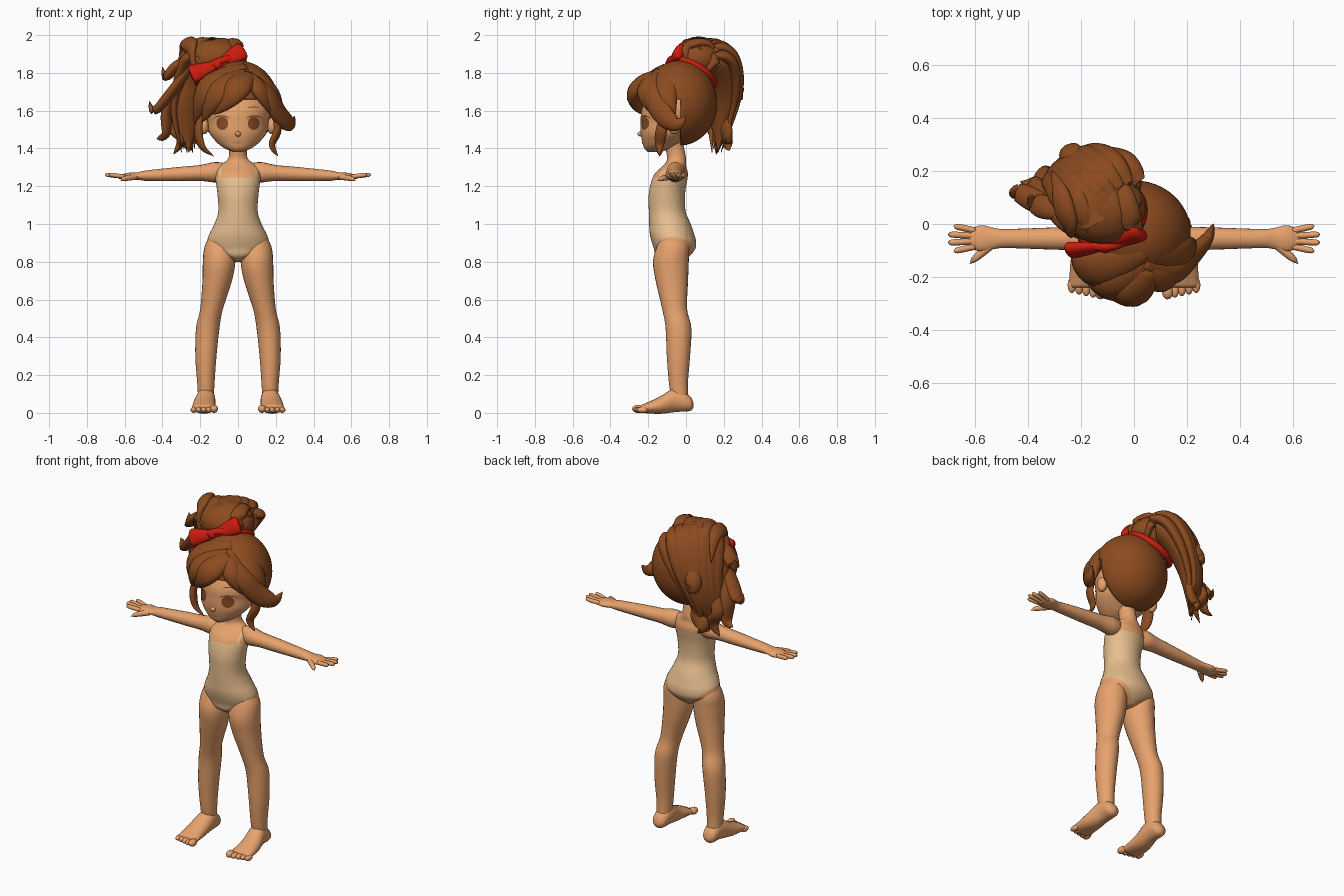
import bpy, bmesh, math
from mathutils import Vector
from mathutils.bvhtree import BVHTree

cube = bpy.data.objects.get("Cube")
if cube:
    bpy.data.objects.remove(cube, do_unlink=True)


def material(name, rgb):
    m = bpy.data.materials.new(name)
    m.use_nodes = True
    color = (*rgb, 1)
    m.diffuse_color = color
    bsdf = next(n for n in m.node_tree.nodes if n.type == 'BSDF_PRINCIPLED')
    bsdf.inputs["Base Color"].default_value = color
    return m


skin = material("skin", (.8, .36, .15))
fabric = material("cream_fabric", (.82, .53, .28))
hair = material("brown_hair", (.26, .07, .014))
red = material("red_ribbon", (.6, .012, .004))
iris = material("brown_iris", (.24, .07, .02))
dark = material("dark_lash", (.12, .04, .01))
lip = material("lip", (.67, .27, .12))

SIDE, FRONT_BACK, UP = (1, 0, 0), (0, 1, 0), (0, 0, 1)
SIDES = (("left_", 1), ("right_", -1))


def finish(name, bm, *mats):
    bmesh.ops.recalc_face_normals(bm, faces=bm.faces)
    mesh = bpy.data.meshes.new(name)
    bm.to_mesh(mesh)
    bm.free()
    for m in mats:
        mesh.materials.append(m)
    mesh.shade_smooth()
    ob = bpy.data.objects.new(name, mesh)
    bpy.context.collection.objects.link(ob)
    return ob


def spline(points, steps):
    """Catmull-Rom curve through tuples of any length."""
    p = [points[0], *points, points[-1]]
    out = []
    for quad in zip(p, p[1:], p[2:], p[3:]):
        for k in range(steps):
            t = k / steps
            out.append([b + t / 2 * (c - a + t * (2 * a - 5 * b + 4 * c - d + t * (3 * (b - c) + d - a)))
                        for a, b, c, d in zip(*quad)])
    return out + [list(points[-1])]


def loft_mesh(points, ref, ratio=1, sides=16, steps=5, axis=None):
    """Sweep ellipses along (x, y, z, width[, depth]); depth points towards ref."""
    bm = bmesh.new()
    path = spline(points, steps)
    centres = [Vector(s[:3]) for s in path]
    rings = []
    for i, s in enumerate(path):
        along = centres[min(i + 1, len(path) - 1)] - centres[max(i - 1, 0)]
        tangent = Vector(axis) if axis else along
        side = tangent.cross(Vector(ref)).normalized()
        up = side.cross(tangent).normalized()
        width, depth = max(s[3], .002), max(s[-1] * ratio, .002)
        angles = [math.tau * k / sides for k in range(sides)]
        rings.append([bm.verts.new(centres[i] + side * width * math.cos(a) + up * depth * math.sin(a))
                      for a in angles])
    for ring, following in zip(rings, rings[1:]):
        for k in range(sides):
            n = (k + 1) % sides
            bm.faces.new((ring[k], ring[n], following[n], following[k]))
    bm.faces.new(rings[0])
    bm.faces.new(rings[-1])
    return bm


def loft(name, mat, points, ref, **options):
    return finish(name, loft_mesh(points, ref, **options), mat)


def pair(name, mat, points, ref, **options):
    for label, sx in SIDES:
        loft(label + name, mat, [(sx * p[0], *p[1:]) for p in points], ref, **options)


def lock(name, points, width):
    """Leaf-shaped strand of hair, flattened towards the head."""
    path = spline(points, 6)
    last = len(path) - 1
    outward = Vector(path[last // 2]) - Vector((0, -.04, 1.6))
    tapered = [(*p, width * math.sin(math.pi * (.15 + .85 * i / last))) for i, p in enumerate(path)]
    loft(name, hair, tapered, outward, ratio=.6, steps=1)


def ball(name, mat, centre, size):
    bm = bmesh.new()
    bmesh.ops.create_uvsphere(bm, u_segments=24, v_segments=16, radius=1)
    bmesh.ops.scale(bm, vec=size, verts=bm.verts)
    bmesh.ops.translate(bm, vec=centre, verts=bm.verts)
    return finish(name, bm, mat)


def cut(bm, point, normal):
    bmesh.ops.bisect_plane(bm, geom=bm.verts[:] + bm.edges[:] + bm.faces[:],
                           plane_co=point, plane_no=normal)


def bulge(u):
    return math.sqrt(max(0, 1 - u * u))


strap_inner, strap_outer, neckline, crotch, leg_slope = .088, .102, 1.245, .805, .8


def dressed(name, bm):
    """Cut the bodysuit's edges into a skin mesh and colour the covered faces."""
    for label, sx in SIDES:
        cut(bm, (0, 0, crotch), (sx * leg_slope, 0, -1))
        cut(bm, (sx * strap_inner, 0, 0), SIDE)
        cut(bm, (sx * strap_outer, 0, 0), SIDE)
    cut(bm, (0, 0, neckline), UP)
    for f in bm.faces:
        c = f.calc_center_median()
        covered = c.z < neckline or strap_inner < abs(c.x) < strap_outer
        f.material_index = int(covered and c.z > crotch + leg_slope * abs(c.x))
    finish(name, bm, skin, fabric)


# Torso and neck
torso = [(-.07, .8, .03, .05), (-.07, .83, .1, .09), (-.06, .87, .155, .11), (-.065, .91, .163, .118),
         (-.075, .95, .15, .117), (-.085, 1, .125, .11), (-.1, 1.07, .104, .097), (-.1, 1.17, .11, .096),
         (-.08, 1.26, .12, .09), (-.06, 1.31, .1, .06), (-.05, 1.35, .05, .05), (-.07, 1.45, .05, .05)]
dressed("torso", loft_mesh([(0, *row) for row in torso], FRONT_BACK, sides=40, axis=UP))

# Legs, feet and toes
leg = [(.09, -.07, .95, .05), (.1, -.07, .88, .077), (.1, -.08, .8, .086), (.11, -.075, .7, .078),
       (.14, -.06, .55, .06), (.16, -.04, .45, .062), (.17, -.04, .3, .056), (.17, -.04, .16, .046),
       (.17, -.03, .05, .04)]
for label, sx in SIDES:
    dressed(label + "leg", loft_mesh([(sx * p[0], *p[1:]) for p in leg], FRONT_BACK,
                                     ratio=1.1, sides=28, axis=UP))
pair("foot", skin, [(.17, .04, .04, .01, .01), (.17, .02, .05, .04, .04), (.17, -.05, .07, .05, .065),
                    (.18, -.14, .04, .06, .045), (.18, -.24, .02, .065, .02)], UP, sides=20, axis=FRONT_BACK)
for label, sx in SIDES:
    for i in range(5):
        r = .016 if i else .021
        ball(f"{label}toe_{i + 1}", skin, (sx * (.127 + .027 * i), -.255 + .006 * i, r), (r, .03, r))

# Arms, fingers and thumbs
arm = [(.08, .04, .05), (.13, .05, .053), (.2, .045, .042), (.3, .042, .038), (.48, .036, .028),
       (.53, .04, .02), (.58, .05, .02), (.63, .03, .01)]
pair("arm", skin, [(x, -.055, 1.28 - x / 20, w, d) for x, w, d in arm], UP, sides=20)
for i in range(4):
    tip, y, root = (.7 if i in (1, 2) else .68), -.01 - .03 * i, -.025 - .02 * i
    pair(f"finger_{i + 1}", skin, [(.6, root, 1.25, .012), (tip - .01, y, 1.26, .011), (tip, y, 1.26, 0)],
         UP, sides=10)
pair("thumb", skin, [(.54, -.08, 1.25, .016), (.6, -.13, 1.24, .013), (.62, -.15, 1.23, 0)], UP, sides=10)

# Head, nose and ears
skull = [(-.17, 1.38, .02, .03), (-.15, 1.4, .07, .07), (-.13, 1.43, .11, .1), (-.1, 1.48, .15, .14),
         (-.08, 1.54, .16, .16), (-.07, 1.62, .17, .16), (-.06, 1.76, .1, .1)]
head = loft("head", skin, [(0, *row) for row in skull], FRONT_BACK, sides=48, axis=UP)
ball("nose", skin, (0, -.237, 1.477), (.015, .02, .014))
for label, sx in SIDES:
    ball(label + "ear", skin, (sx * .18, -.06, 1.52), (.026, .034, .045))

# Facial details laid on the face surface
face_tree = BVHTree.FromPolygons([v.co for v in head.data.vertices],
                                 [list(p.vertices) for p in head.data.polygons])


def decal(name, mat, cx, cz, half, thick, arch=0, lift=.003):
    bm = bmesh.new()
    columns = []
    for i in range(17):
        u = -math.cos(math.pi * i / 16)
        column = []
        for j in range(-3, 4):
            x = cx + u * half
            z = cz + arch * bulge(u) + thick * (bulge(u) + .02) * j / 3
            hit = face_tree.ray_cast(Vector((x, -1, z)), Vector(FRONT_BACK))[0]
            column.append(bm.verts.new((x, hit.y - lift, z)))
        columns.append(column)
    for a, b in zip(columns, columns[1:]):
        for j in range(6):
            bm.faces.new((a[j], b[j], b[j + 1], a[j + 1]))
    finish(name, bm, mat)


for label, sx in SIDES:
    decal(label + "iris", iris, sx * .083, 1.533, .031, .034)
    decal(label + "lash", dark, sx * .087, 1.55, .045, .003, arch=.022, lift=.006)
    decal(label + "brow", hair, sx * .083, 1.61, .032, .003, arch=.01)
decal("mouth", lip, 0, 1.43, .03, .006)

# Hair cap with an opening for the face
bm = bmesh.new()
bmesh.ops.create_uvsphere(bm, u_segments=48, v_segments=32, radius=1)
bmesh.ops.scale(bm, vec=(.215, .2, .225), verts=bm.verts)
bmesh.ops.translate(bm, vec=(0, -.035, 1.64), verts=bm.verts)
opening = Vector((0, -.03, 1.66))
cut(bm, opening, FRONT_BACK)
cut(bm, opening, UP)
middles = {f: f.calc_center_median() for f in bm.faces}
face_area = [f for f, c in middles.items() if c.y < opening.y and c.z < opening.z]
bmesh.ops.delete(bm, geom=face_area, context='FACES')
shell = finish("hair_cap", bm, hair).modifiers.new("thickness", 'SOLIDIFY')
shell.thickness, shell.offset = .03, -1

# Fringe and side locks
lock("fringe_centre", [(.06, -.17, 1.79), (-.02, -.27, 1.7), (-.13, -.23, 1.58)], .07)
lock("fringe_right", [(.05, -.15, 1.8), (-.1, -.24, 1.7), (-.19, -.17, 1.54)], .07)
lock("fringe_right_side", [(.04, -.1, 1.83), (-.16, -.17, 1.72), (-.23, -.1, 1.53)], .08)
lock("fringe_left_inner", [(.06, -.17, 1.79), (.12, -.22, 1.7), (.2, -.15, 1.56)], .05)
lock("fringe_left", [(.04, -.14, 1.81), (.15, -.18, 1.7), (.22, -.12, 1.58), (.28, -.05, 1.53), (.3, 0, 1.57)], .06)
lock("fringe_left_side", [(.06, -.1, 1.82), (.18, -.11, 1.68), (.23, -.07, 1.53)], .07)
lock("right_side_lock", [(-.19, -.11, 1.6), (-.21, -.13, 1.5), (-.19, -.14, 1.41), (-.13, -.14, 1.36)], .034)
lock("left_side_lock", [(.19, -.11, 1.6), (.21, -.13, 1.5), (.18, -.14, 1.42), (.21, -.14, 1.36)], .032)

# Ponytail: a full core covered by a fan of ribbed locks
core = [(-.08, .03, 1.8, .1), (-.11, .08, 1.89, .15), (-.16, .14, 1.86, .16),
        (-.22, .18, 1.74, .13), (-.27, .18, 1.58, .09), (-.26, .17, 1.38, 0)]
flatness = .6
ball("ponytail_crown", hair, (-.12, .06, 1.875), (.165, .135, .11))
loft("ponytail_core", hair, core, (-.3, .6, .6), ratio=flatness, sides=24)
across = Vector((.77, .64, 0))
for i in range(9):
    u = i / 4 - 1
    strand = []
    for k, (x, y, z, w) in enumerate(core):
        outward = Vector((-.3, k / 5, 1 - k / 4)).normalized()
        strand.append(Vector((x, y, z)) + w * (across * u * .95 + outward * flatness * .8 * bulge(u)))
    strand[-1] += across * u * .05 + Vector(UP) * .02 * (i % 3)
    lock(f"ponytail_lock_{i + 1}", strand, .05)

# Ribs sweeping over the front of the crown
for i in range(5):
    start = Vector((-.23 + .06 * i, -.03 + .01 * i, 1.82 + .01 * i))
    lock(f"crown_lock_{i + 1}", [start, (start.x - .02, .01, 1.94), (start.x - .05, .12, 1.95),
                                 (start.x - .08, .2, 1.83)], .045)

# Loose curls leaving the ponytail
curls = [
    [(-.22, .06, 1.88), (-.35, .08, 1.7), (-.44, .12, 1.6), (-.47, .12, 1.65)],
    [(-.2, .05, 1.9), (-.32, .06, 1.84), (-.38, .08, 1.78), (-.4, .1, 1.83)],
    [(-.26, .1, 1.78), (-.37, .13, 1.62), (-.38, .15, 1.48), (-.43, .16, 1.45)],
    [(-.26, .15, 1.7), (-.35, .18, 1.54), (-.3, .17, 1.45), (-.34, .16, 1.37)],
    [(-.24, .19, 1.65), (-.23, .21, 1.5), (-.27, .22, 1.43), (-.24, .23, 1.39)],
    [(-.18, .2, 1.85), (-.23, .26, 1.75), (-.25, .28, 1.69), (-.23, .3, 1.66)],
]
for i, points in enumerate(curls):
    lock(f"loose_curl_{i + 1}", points, .045)

# Ribbon band and bow
tilt = Vector((-.35, .45, .8)).to_track_quat('Z', 'Y').to_euler()
bpy.ops.mesh.primitive_torus_add(location=(-.09, .03, 1.8), rotation=tilt, major_radius=.13,
                                 minor_radius=.02, major_segments=40, minor_segments=10)
band = bpy.context.object
band.name = "ribbon_band"
band.data.materials.append(red)
band.data.shade_smooth()
knot = Vector((-.11, -.085, 1.845))
ball("bow_knot", red, knot, (.028, .026, .028))
for name, end in (("bow_left_loop", (.03, -.03, 1.92)), ("bow_right_loop", (-.25, -.1, 1.79))):
    loop = [(*knot.lerp(Vector(end), t), w) for t, w in ((0, .02), (.5, .04), (.9, .05), (1, .035))]
    loft(name, red, loop, (-.2, -1, .3), ratio=.55)
